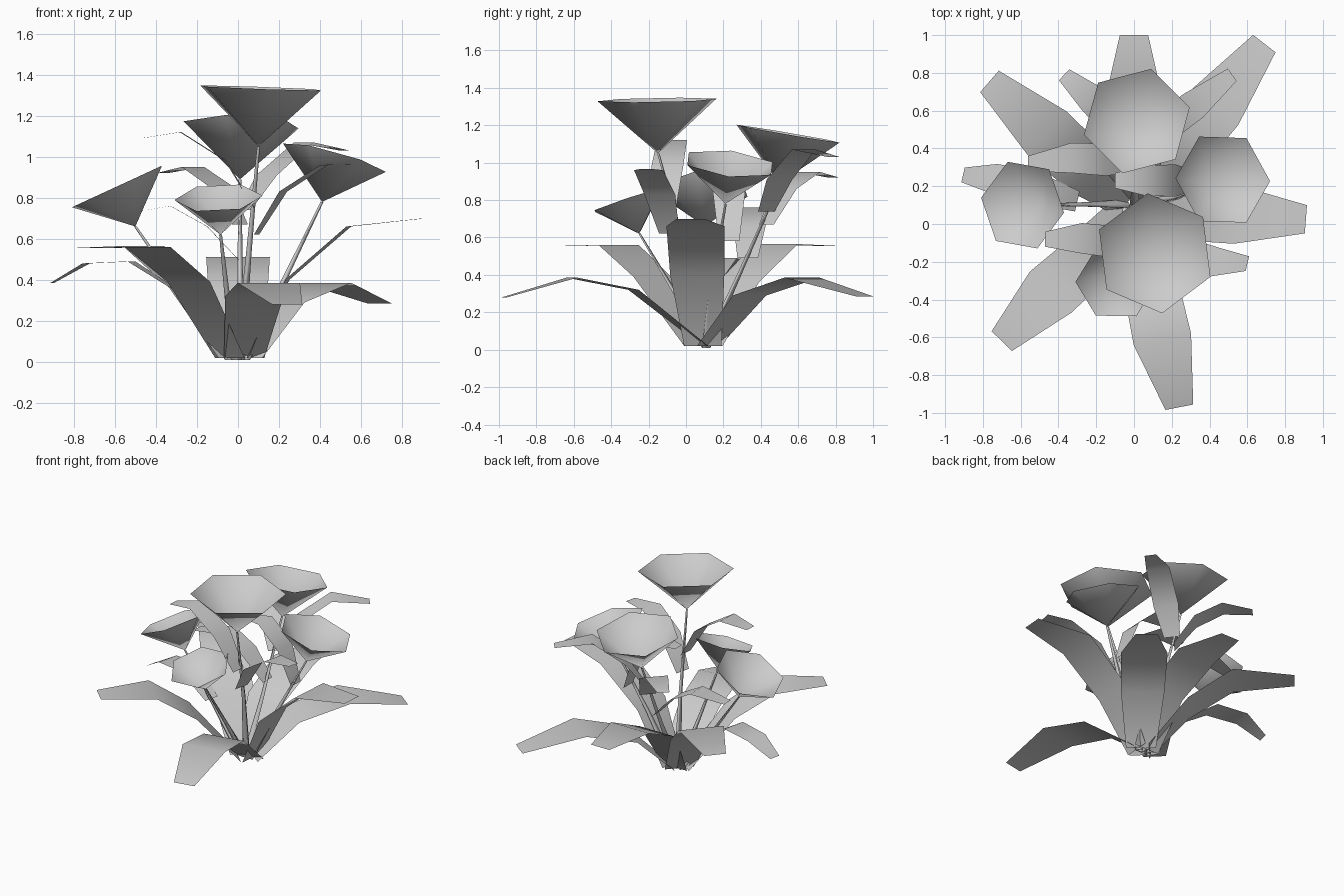
import bpy, bmesh
from math import cos, sin, radians
from mathutils import Vector

cube = bpy.data.objects.get("Cube")
if cube:
    bpy.data.objects.remove(cube)

# One grey for the whole plant
grey = bpy.data.materials.new("plain grey")
grey.use_nodes = True
colour = (0.6, 0.6, 0.6, 1)
grey.diffuse_color = colour
grey.node_tree.nodes["Principled BSDF"].inputs["Base Color"].default_value = colour


def finish(bm, name):
    mesh = bpy.data.meshes.new(name)
    for f in bm.faces:
        f.smooth = True
    bm.to_mesh(mesh)
    bm.free()
    mesh.materials.append(grey)
    ob = bpy.data.objects.new(name, mesh)
    bpy.context.collection.objects.link(ob)
    return ob


def leaf(name, points, widths):
    """Bent strip: one cross edge per point, wide in the middle."""
    pts = [Vector(p) for p in points]
    run = pts[-1] - pts[0]
    side = Vector((run.y, -run.x, 0)).normalized()
    bm = bmesh.new()
    rows = [[bm.verts.new(p + side * w * s) for s in (0.5, -0.5)]
            for p, w in zip(pts, widths)]
    for a, b in zip(rows, rows[1:]):
        bm.faces.new((a[0], b[0], b[1], a[1]))
    finish(bm, name)


def bloom(name, apex, centre, radius, turn):
    """Open six-sided cone; turn sets the direction of one rim corner."""
    apex, centre = Vector(apex), Vector(centre)
    axis = (centre - apex).normalized()
    u = Vector((cos(radians(turn)), sin(radians(turn)), 0))
    u = (u - axis * u.dot(axis)).normalized()
    v = axis.cross(u)
    bm = bmesh.new()
    tip = bm.verts.new(apex)
    rim = [bm.verts.new(centre + radius * (u * cos(radians(60 * i)) + v * sin(radians(60 * i))))
           for i in range(6)]
    for i in range(6):
        bm.faces.new((tip, rim[i], rim[(i + 1) % 6]))
    finish(bm, name)


def stem(name, points, radii):
    """Thin three-sided tapering stalk."""
    bm = bmesh.new()
    rows = [[bm.verts.new(Vector(p) + Vector((r * cos(radians(a)), r * sin(radians(a)), 0)))
             for a in (90, 210, 330)] for p, r in zip(points, radii)]
    for a, b in zip(rows, rows[1:]):
        for i in range(3):
            j = (i + 1) % 3
            bm.faces.new((a[i], a[j], b[j], b[i]))
    finish(bm, name)


# Flowers: apex, rim centre, rim radius, corner direction, stem bend
flowers = {
    "tall": ((0.10, -0.15, 1.05), (0.11, -0.155, 1.335), 0.32, 97, (0.05, 0, 0.5)),
    "back": ((0.01, 0.50, 0.89), (0.015, 0.545, 1.155), 0.29, 75, (0.01, 0.28, 0.4)),
    "left": ((0.41, 0.21, 0.78), (0.47, 0.235, 0.995), 0.26, 0, (0.22, 0.14, 0.39)),
    "right": ((-0.50, 0.10, 0.66), (-0.59, 0.10, 0.855), 0.245, 48, (-0.25, 0.10, 0.30)),
    "front": ((-0.085, -0.25, 0.62), (-0.095, -0.31, 0.80), 0.215, 0, (-0.05, -0.06, 0.30)),
}
for name, (apex, centre, radius, turn, bend) in flowers.items():
    bloom(name + "_flower", apex, centre, radius, turn)
    root = (bend[0] * 0.15, 0.1, 0.01)
    stem(name + "_stem", (root, bend, apex), (0.03, 0.016, 0.008))

# Large leaves growing from the base
base_leaves = {
    "front": ((0.03, 0.10, 0.02), (0.08, -0.28, 0.32), (0.15, -0.61, 0.385), (0.24, -0.97, 0.28)),
    "front_right": ((-0.04, 0.06, 0.02), (-0.24, -0.18, 0.39), (-0.44, -0.36, 0.56), (-0.70, -0.62, 0.555)),
    "back_right": ((-0.03, 0.12, 0.02), (-0.24, 0.28, 0.36), (-0.46, 0.48, 0.565), (-0.765, 0.755, 0.555)),
    "back_left": ((0.04, 0.12, 0.02), (0.21, 0.34, 0.29), (0.43, 0.62, 0.385), (0.69, 0.955, 0.285)),
    "back": ((0, 0.13, 0.02), (0, 0.33, 0.36), (0, 0.65, 0.51), (0, 1, 0.5)),
    "left": ((0.05, 0.09, 0.02), (0.24, 0.06, 0.40), (0.54, 0.05, 0.66), (0.91, 0.025, 0.70)),
}
for name, points in base_leaves.items():
    leaf(name + "_base_leaf", points, (0.2, 0.29, 0.31, 0.15))

# Small leaves growing from the stems
stem_leaves = {
    "tall_outer": ((0.09, -0.09, 0.62), (0.22, -0.14, 0.83), (0.42, -0.2, 0.96), (0.6, -0.21, 0.965)),
    "tall_inner": ((0.08, -0.11, 0.75), (-0.06, -0.1, 0.98), (-0.28, -0.075, 1.12), (-0.47, -0.08, 1.09)),
    "left_inner": ((0.31, 0.23, 0.58), (0.22, 0.23, 0.83), (0.06, 0.23, 0.98), (-0.1, 0.23, 0.97)),
    "back_outer": ((0.03, 0.43, 0.74), (0.14, 0.5, 0.91), (0.32, 0.63, 1.07), (0.52, 0.79, 1.03)),
    "back_inner": ((0.01, 0.43, 0.67), (-0.09, 0.53, 0.86), (-0.22, 0.66, 0.95), (-0.37, 0.79, 0.92)),
    "back_low": ((0.01, 0.33, 0.49), (-0.15, 0.34, 0.66), (-0.33, 0.35, 0.76), (-0.56, 0.32, 0.72)),
    "right_outer": ((-0.3, 0.12, 0.35), (-0.52, 0.19, 0.49), (-0.74, 0.24, 0.48), (-0.905, 0.26, 0.385)),
}
for name, points in stem_leaves.items():
    leaf(name + "_stem_leaf", points, (0.11, 0.17, 0.16, 0.08))
